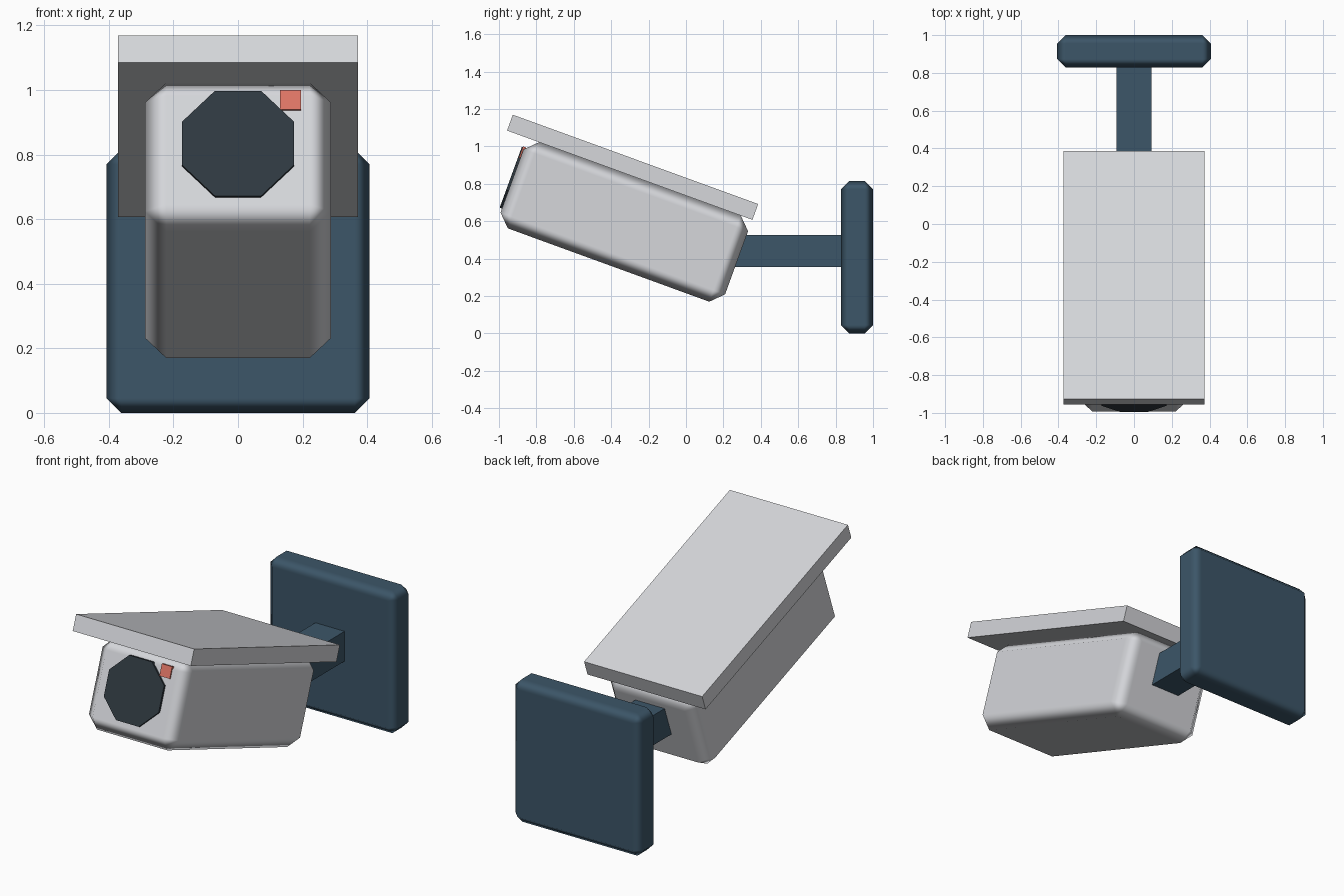
import bpy, bmesh
from math import radians, cos
from mathutils import Matrix, Vector

cube = bpy.data.objects.get("Cube")
if cube:
    bpy.data.objects.remove(cube, do_unlink=True)


def material(name, rgb, rough=0.6):
    m = bpy.data.materials.new(name)
    m.use_nodes = True
    m.diffuse_color = (*rgb, 1)
    bsdf = m.node_tree.nodes["Principled BSDF"]
    bsdf.inputs["Base Color"].default_value = (*rgb, 1)
    bsdf.inputs["Roughness"].default_value = rough
    return m


white = material("housing white", (0.67, 0.68, 0.71))
blue = material("mount blue", (0.045, 0.092, 0.138))
black = material("lens black", (0.028, 0.04, 0.051))
red = material("lamp red", (0.72, 0.175, 0.13))

# The housing parts share one downward tilt about the x axis
TILT = Matrix.Rotation(radians(-20), 4, 'X')
LEVEL = Matrix.Identity(4)


def finish(name, bm, mat, frame, bevel=0):
    bmesh.ops.recalc_face_normals(bm, faces=bm.faces)
    mesh = bpy.data.meshes.new(name)
    bm.to_mesh(mesh)
    bm.free()
    mesh.materials.append(mat)
    ob = bpy.data.objects.new(name, mesh)
    bpy.context.collection.objects.link(ob)
    ob.matrix_world = frame
    if bevel:
        # Single chamfer, softly shaded into the flat sides
        mesh.shade_smooth()
        mod = ob.modifiers.new("chamfer", 'BEVEL')
        mod.width = bevel
        mod.segments = 1
        mod.limit_method = 'ANGLE'
        mod.harden_normals = True
    return ob


def box(name, lo, hi, mat, frame=LEVEL, bevel=0):
    lo, hi = Vector(lo), Vector(hi)
    bm = bmesh.new()
    bmesh.ops.create_cube(bm, size=1)
    bmesh.ops.scale(bm, vec=hi - lo, verts=bm.verts)
    bmesh.ops.translate(bm, vec=(lo + hi) / 2, verts=bm.verts)
    return finish(name, bm, mat, frame, bevel)


# Wall mount
box("wall_plate", (-0.407, 0.828, 0), (0.407, 1, 0.815), blue, bevel=0.045)
box("mount_arm", (-0.092, 0.2, 0.355), (0.092, 0.85, 0.525), blue)

# Tilted housing and its sun shield
FRONT = -1.153
box("housing", (-0.288, FRONT, 0.202), (0.288, 0.125, 0.693), white, TILT, 0.066)
box("sun_shield", (-0.372, -1.27, 0.692), (0.372, 0.126, 0.782), white, TILT)

# Octagonal lens with level top and bottom sides
bm = bmesh.new()
r = 0.173 / cos(radians(22.5))
place = (Matrix.Translation((0, FRONT, 0.464)) @ Matrix.Rotation(radians(90), 4, 'X')
         @ Matrix.Rotation(radians(22.5), 4, 'Z'))
bmesh.ops.create_cone(bm, cap_ends=True, segments=8, radius1=r, radius2=r,
                      depth=0.026, matrix=place)
finish("lens", bm, black, TILT)

# Status lamp beside the lens
box("status_lamp", (0.13, FRONT - 0.008, 0.577), (0.195, FRONT + 0.01, 0.642), red, TILT)
